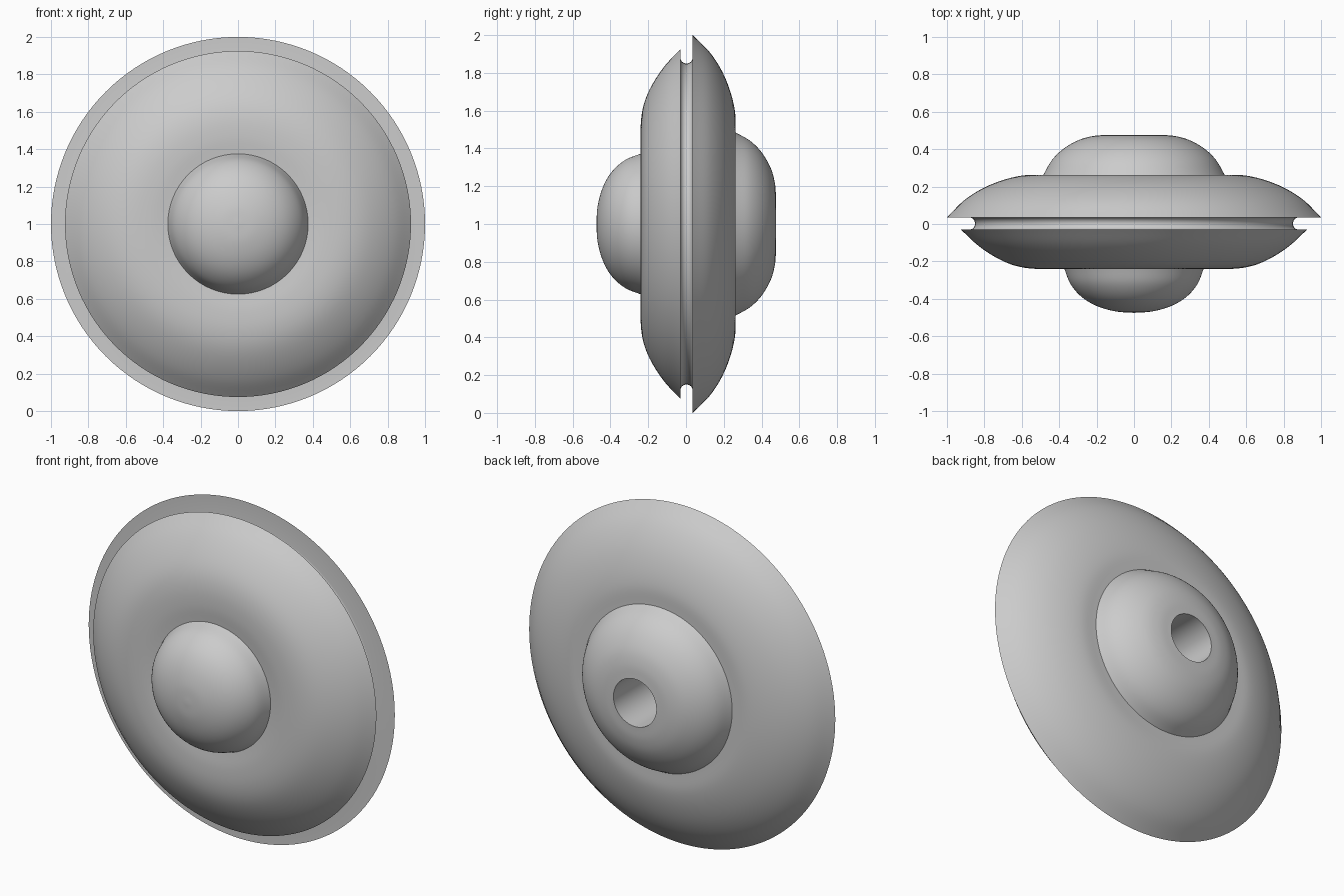
import bpy, bmesh, math
from mathutils import Vector

cube = bpy.data.objects.get("Cube")
if cube:
    bpy.data.objects.remove(cube, do_unlink=True)

SEGMENTS = 128
AXIS_HEIGHT = 1.0

grey = bpy.data.materials.new("plain_grey")
grey.use_nodes = True
colour = (0.6, 0.6, 0.6, 1)
grey.diffuse_color = colour
grey.node_tree.nodes["Principled BSDF"].inputs["Base Color"].default_value = colour


def smooth_curve(points, steps=5):
    """Run a Catmull-Rom curve through the (radius, y) points."""
    pts = [Vector(p) for p in points]
    pts = [2 * pts[0] - pts[1]] + pts + [2 * pts[-1] - pts[-2]]
    result = []
    for a, b, c, d in zip(pts, pts[1:], pts[2:], pts[3:]):
        for k in range(steps):
            t = k / steps
            result.append(0.5 * (2 * b + (c - a) * t + (2 * a - 5 * b + 4 * c - d) * t ** 2
                                 + (3 * b - a - 3 * c + d) * t ** 3))
    return result + [pts[-2]]


def lathe(name, profile):
    """Turn a (radius, y) profile around the front-to-back axis."""
    bm = bmesh.new()
    rings = []
    for s in range(SEGMENTS):
        a = 2 * math.pi * s / SEGMENTS
        rings.append([bm.verts.new((r * math.cos(a), y, AXIS_HEIGHT + r * math.sin(a)))
                      for r, y in profile])
    for s in range(SEGMENTS):
        here, after = rings[s], rings[(s + 1) % SEGMENTS]
        for i in range(len(profile) - 1):
            bm.faces.new((here[i], here[i + 1], after[i + 1], after[i]))
    bmesh.ops.remove_doubles(bm, verts=bm.verts, dist=1e-5)
    mesh = bpy.data.meshes.new(name)
    bm.to_mesh(mesh)
    bm.free()
    mesh.materials.append(grey)
    obj = bpy.data.objects.new(name, mesh)
    bpy.context.collection.objects.link(obj)
    bpy.ops.object.select_all(action='DESELECT')
    obj.select_set(True)
    bpy.context.view_layer.objects.active = obj
    bpy.ops.object.shade_smooth_by_angle(angle=math.radians(40))


# Front dome and the wide disc behind it
lathe("front_dome", smooth_curve([(0, -.475), (.1, -.467), (.2, -.438), (.28, -.39),
                                  (.34, -.32), (.375, -.232)]))
lathe("front_disc", smooth_curve([(.375, -.232), (.47, -.24), (.57, -.236), (.66, -.215),
                                  (.75, -.172), (.84, -.11), (.925, -.03)]))

# Rounded groove between the two rims
groove_arc = [(.88 - .03 * math.sin(math.pi * k / 12), .0025 - .0325 * math.cos(math.pi * k / 12))
              for k in range(13)]
lathe("rim_groove", [(.925, -.03)] + groove_arc + [(1, .035)])

# Larger rear disc and its dome
lathe("back_disc", smooth_curve([(1, .035), (.91, .125), (.81, .19), (.7, .235),
                                 (.59, .26), (.485, .262)]))
lathe("back_dome", smooth_curve([(.485, .262), (.44, .34), (.38, .4), (.3, .447),
                                 (.22, .47), (.14, .477)]))

# Round socket in the rear dome
lathe("back_socket", [(.14, .477), (.14, -.1), (0, -.1)])
